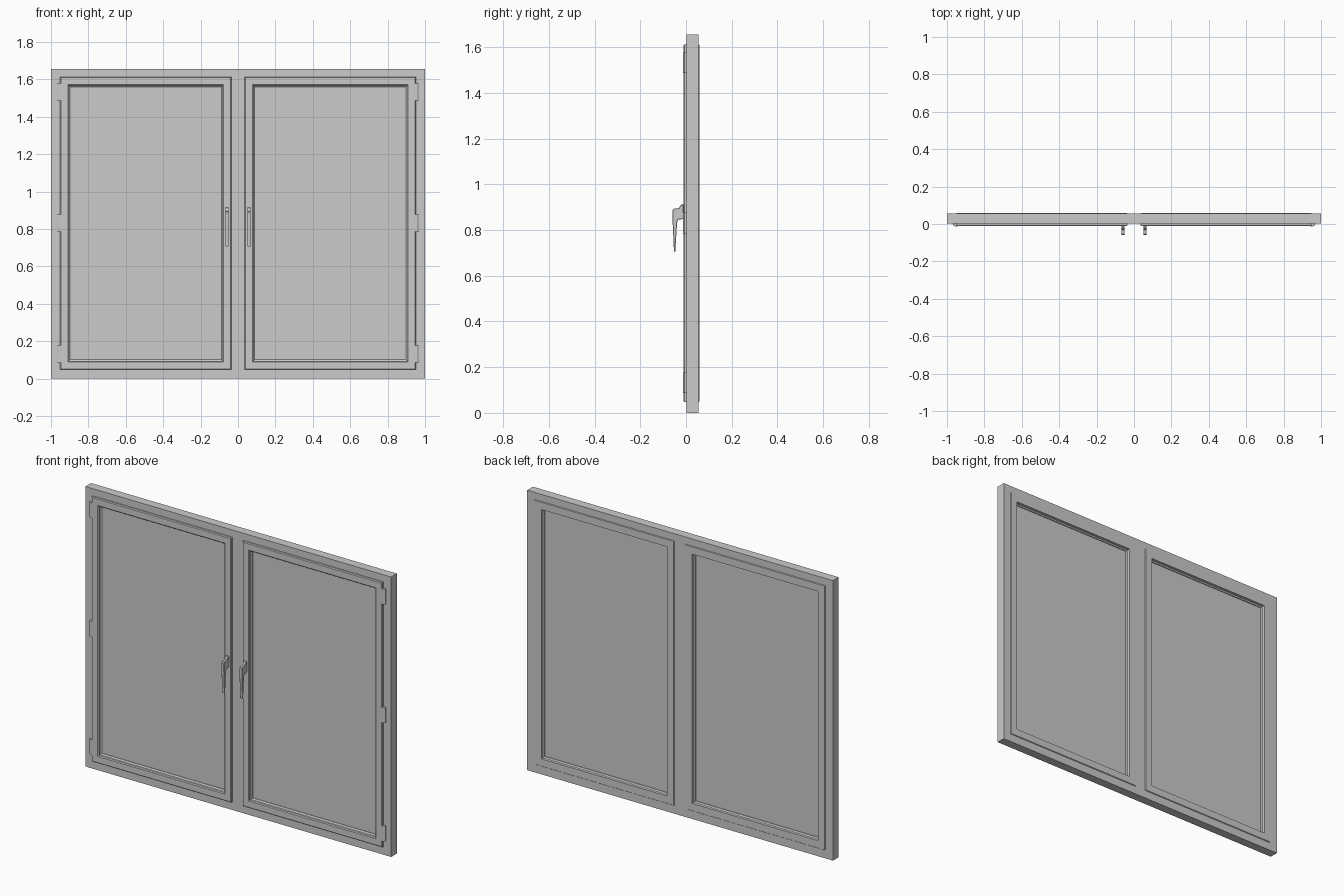
import bpy, bmesh

if "Cube" in bpy.data.objects:
    bpy.data.objects.remove(bpy.data.objects["Cube"])

H = 1.655                      # overall height
Y0, Y1 = 0.002, 0.055          # frame front and back planes


def make_object(name, bm):
    bmesh.ops.recalc_face_normals(bm, faces=bm.faces)
    me = bpy.data.meshes.new(name)
    bm.to_mesh(me)
    bm.free()
    ob = bpy.data.objects.new(name, me)
    bpy.context.collection.objects.link(ob)
    return ob


def ring(name, x0, x1, z0, z1, profile):
    """Sweep a closed (inset, y) profile round a rectangle with mitred corners."""
    bm = bmesh.new()
    loops = []
    for cx, cz, sx, sz in ((x0, z0, 1, 1), (x1, z0, -1, 1), (x1, z1, -1, -1), (x0, z1, 1, -1)):
        loops.append([bm.verts.new((cx + sx * d, y, cz + sz * d)) for d, y in profile])
    n = len(profile)
    for i in range(4):
        a, b = loops[i], loops[(i + 1) % 4]
        for j in range(n):
            k = (j + 1) % n
            bm.faces.new((a[j], a[k], b[k], b[j]))
    return make_object(name, bm)


def box(name, x0, x1, y0, y1, z0, z1):
    bm = bmesh.new()
    bmesh.ops.create_cube(bm, size=1)
    for v in bm.verts:
        v.co.x = x1 if v.co.x > 0 else x0
        v.co.y = y1 if v.co.y > 0 else y0
        v.co.z = z1 if v.co.z > 0 else z0
    return make_object(name, bm)


def prism(name, points, offset):
    """Extrude a closed outline of 3D points by an offset vector."""
    bm = bmesh.new()
    face = bm.faces.new([bm.verts.new(p) for p in points])
    geo = bmesh.ops.extrude_face_region(bm, geom=[face])["geom"]
    bmesh.ops.translate(bm, vec=offset, verts=[g for g in geo if isinstance(g, bmesh.types.BMVert)])
    return make_object(name, bm)


# Fixed outer frame and centre mullion
W = 0.049
ring("outer_frame", -1, 1, 0, H, [(0, Y0), (W, Y0), (W, Y1), (0, Y1)])
box("mullion", -0.036, 0.036, Y0, Y1, W, H - W)

# Sash section: chamfered front edge, stepped bead at the glass, slight lip at the back
sash_profile = [(0, Y1), (0, -0.007), (0.004, -0.012), (0.041, -0.012), (0.046, -0.008),
                (0.046, 0.004), (0.053, 0.010), (0.053, 0.038), (0.046, 0.043),
                (0.046, 0.059), (0.003, 0.059)]

# Lever handle side outline as (y, z)
handle_outline = [(-0.012, 0.914), (-0.022, 0.911), (-0.031, 0.896), (-0.054, 0.893),
                  (-0.059, 0.886), (-0.059, 0.845), (-0.056, 0.780), (-0.053, 0.712),
                  (-0.051, 0.704), (-0.047, 0.706), (-0.046, 0.738), (-0.043, 0.748),
                  (-0.045, 0.768), (-0.041, 0.782), (-0.043, 0.800), (-0.039, 0.815),
                  (-0.040, 0.832), (-0.034, 0.846), (-0.012, 0.848)]

for side, s in (("left", -1), ("right", 1)):
    xa, xb = sorted((s * 0.036, s * 0.951))
    ring(side + "_sash", xa, xb, 0.048, 1.613, sash_profile)
    box(side + "_glass", xa + 0.045, xb - 0.045, 0.014, 0.033, 0.093, 1.568)

    # Handle with softened edges
    handle = prism(side + "_handle", [(s * 0.050, y, z) for y, z in handle_outline], (s * 0.018, 0, 0))
    bev = handle.modifiers.new("soft_edges", "BEVEL")
    bev.width = 0.002
    bev.segments = 1
    bev.limit_method = "ANGLE"
    bev.angle_limit = 1.2

    # Three wedge-shaped hinges on the outer edge
    for i, z in enumerate((0.086, 0.786, 1.487)):
        outline = [(0.945, 0.004), (0.945, -0.013), (0.956, -0.013), (0.968, -0.006), (0.968, 0.004)]
        prism(f"{side}_hinge_{i + 1}", [(s * x, y, z) for x, y in outline], (0, 0, 0.090))
